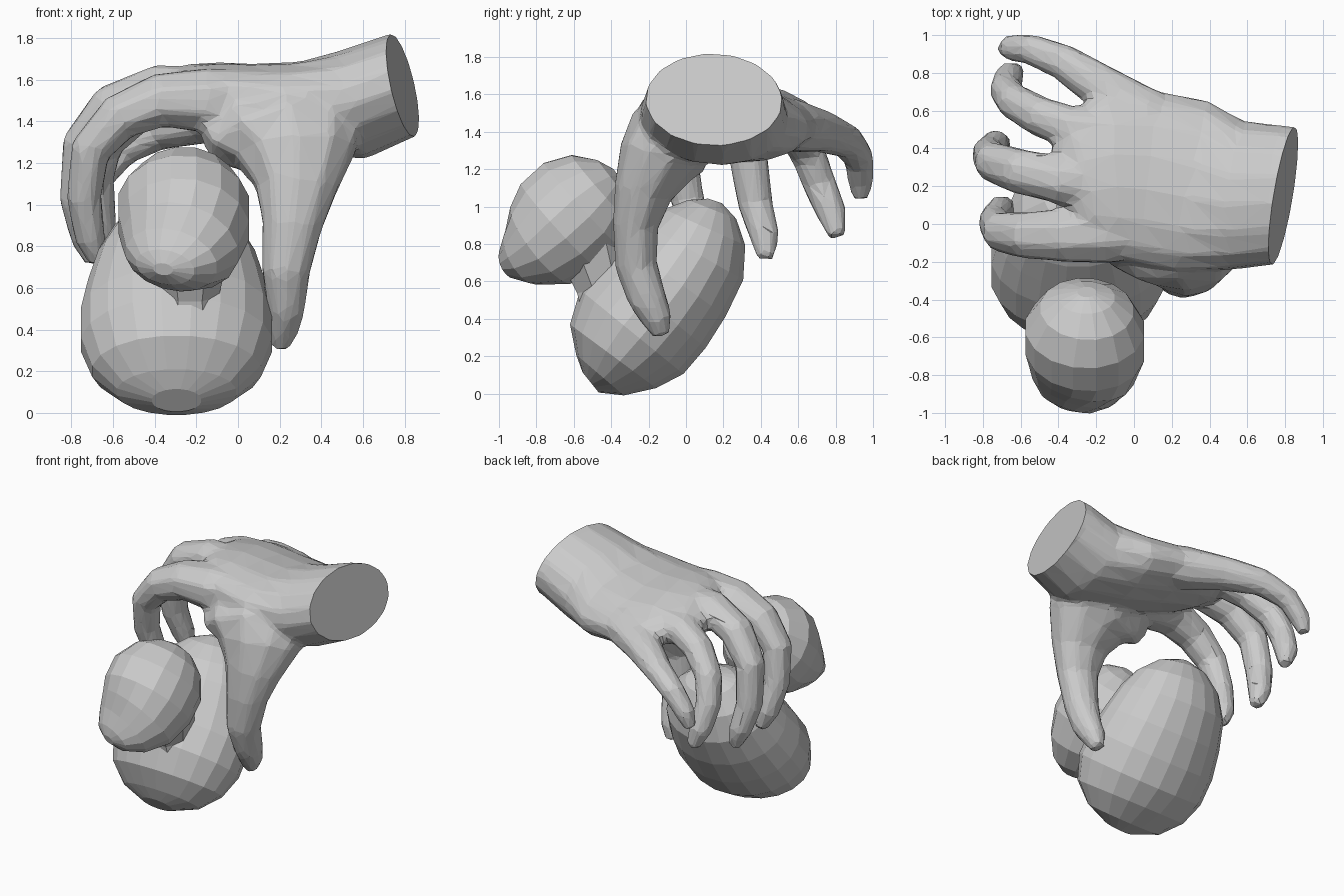
import bpy, bmesh, math
from mathutils import Vector


def loft(name, rings, sides, ref, end=None):
    """Skin ellipses (x, y, z, half_u, half_v) along their centre path."""
    bm = bmesh.new()
    pts = [Vector(r[:3]) for r in rings]
    loops = []
    for i, r in enumerate(rings):
        t = pts[min(i + 1, len(pts) - 1)] - pts[max(i - 1, 0)]
        if end and i == len(rings) - 1:
            t = Vector(end)
        t.normalize()
        u = Vector(ref)
        u = (u - t * u.dot(t)).normalized()
        v = t.cross(u)
        loops.append([bm.verts.new(pts[i] + u * r[3] * math.cos(a) + v * r[4] * math.sin(a))
                      for a in (2 * math.pi * (k + 0.5) / sides for k in range(sides))])
    for a, b in zip(loops, loops[1:]):
        for k in range(sides):
            n = (k + 1) % sides
            bm.faces.new((a[k], a[n], b[n], b[k]))
    bm.faces.new(loops[0][::-1])
    bm.faces.new(loops[-1])
    bmesh.ops.recalc_face_normals(bm, faces=bm.faces[:])
    me = bpy.data.meshes.new(name)
    bm.to_mesh(me)
    bm.free()
    ob = bpy.data.objects.new(name, me)
    bpy.context.collection.objects.link(ob)
    return ob


def fuse(name, parts, smooth, ratio):
    """Join parts and blend them into one faceted organic surface."""
    bpy.ops.object.select_all(action='DESELECT')
    for p in parts:
        p.select_set(True)
    bpy.context.view_layer.objects.active = parts[0]
    bpy.ops.object.join()
    ob = parts[0]
    ob.name = name
    m = ob.modifiers.new("blend", 'REMESH')
    m.mode, m.voxel_size = 'VOXEL', 0.018
    m = ob.modifiers.new("soften", 'SMOOTH')
    m.factor, m.iterations = 0.5, smooth
    m = ob.modifiers.new("facet", 'DECIMATE')
    m.ratio = ratio
    return ob


# Egg-shaped leaning body: (y, z, half width, half depth)
body = [(-.51, .06, .12, .07), (-.46, .10, .29, .17), (-.39, .20, .41, .29),
        (-.29, .33, .465, .36), (-.17, .47, .465, .36), (-.06, .61, .43, .34),
        (.04, .76, .38, .31), (.10, .89, .30, .24), (.14, .985, .18, .14),
        (.155, 1.03, .04, .04)]
loft("body", [(-.295, *r) for r in body], 20, (1, 0, 0))

# Head tapering to a blunt snout
loft("head", [(-.25, -.36, 1.16, .05, .05), (-.25, -.39, 1.14, .15, .14),
              (-.25, -.45, 1.09, .25, .25), (-.26, -.55, 1.0, .32, .32),
              (-.26, -.67, .89, .32, .32), (-.28, -.77, .80, .29, .265),
              (-.32, -.87, .735, .235, .17), (-.35, -.945, .70, .15, .09),
              (-.36, -.975, .69, .05, .03)], 16, (1, 0, 0))

# Neck between head and body
loft("neck", [(-.23, -.50, .78, .2, .2), (-.23, -.44, .58, .15, .16),
              (-.23, -.38, .40, .18, .18)], 8, (1, 0, 0))

# Palm and wrist (runs past the wrist cut)
palm = loft("palm", [(-.36, .20, 1.53, .27, .09), (-.27, .23, 1.53, .38, .14),
                     (-.12, .26, 1.51, .45, .17), (.05, .25, 1.48, .47, .19),
                     (.30, .20, 1.46, .47, .22), (.55, .15, 1.48, .40, .265),
                     (.79, .155, 1.575, .37, .25), (.91, .136, 1.60, .37, .25)],
            16, (0, 1, -.12), (1, -.16, .21))

# Thumb spreading out of the palm
thumb = loft("thumb", [(.18, .06, 1.46, .34, .12), (.20, -.02, 1.42, .42, .21),
                       (.24, -.09, 1.35, .40, .25), (.28, -.16, 1.24, .30, .215),
                       (.28, -.23, 1.08, .205, .16), (.26, -.27, .90, .15, .125),
                       (.23, -.265, .68, .12, .115), (.23, -.205, .50, .095, .105),
                       (.215, -.155, .40, .08, .085), (.20, -.13, .31, .045, .05)],
             10, (1, 0, 0))

# Curled fingers: (x, y, z, radius)
fingers = {
    "index_finger": [(.05, -.02, 1.50, .17), (-.15, -.04, 1.50, .18), (-.38, -.06, 1.50, .15),
                     (-.57, -.06, 1.42, .13), (-.71, -.04, 1.26, .11), (-.74, .01, 1.03, .095),
                     (-.71, .07, .84, .085), (-.67, .10, .72, .05)],
    "middle_finger": [(-.10, .20, 1.53, .15), (-.38, .23, 1.56, .13), (-.61, .28, 1.47, .125),
                      (-.75, .33, 1.29, .11), (-.77, .37, 1.02, .1), (-.73, .42, .84, .085),
                      (-.69, .43, .72, .05)],
    "ring_finger": [(-.08, .46, 1.50, .15), (-.33, .51, 1.50, .12), (-.50, .57, 1.43, .11),
                    (-.64, .65, 1.29, .1), (-.68, .71, 1.13, .095), (-.66, .78, .96, .085),
                    (-.62, .81, .84, .05)],
    "little_finger": [(.25, .45, 1.44, .14), (.06, .57, 1.43, .16), (-.18, .73, 1.40, .125),
                      (-.38, .86, 1.35, .1), (-.55, .925, 1.26, .085), (-.65, .935, 1.14, .075),
                      (-.69, .93, 1.04, .045)],
}
hand = fuse("hand", [palm, thumb] + [loft(n, [(*p, p[3] * .92) for p in path], 8, (0, 1, 0))
                                     for n, path in fingers.items()], 12, 0.045)

# Slice the wrist flat
cutter = loft("wrist_cutter", [(.79, .155, 1.575, .9, .9), (1.29, .075, 1.68, .9, .9)], 8, (0, 1, 0))
cutter.hide_render = True
cutter.hide_viewport = True
m = hand.modifiers.new("wrist_cut", 'BOOLEAN')
m.operation, m.object = 'DIFFERENCE', cutter
